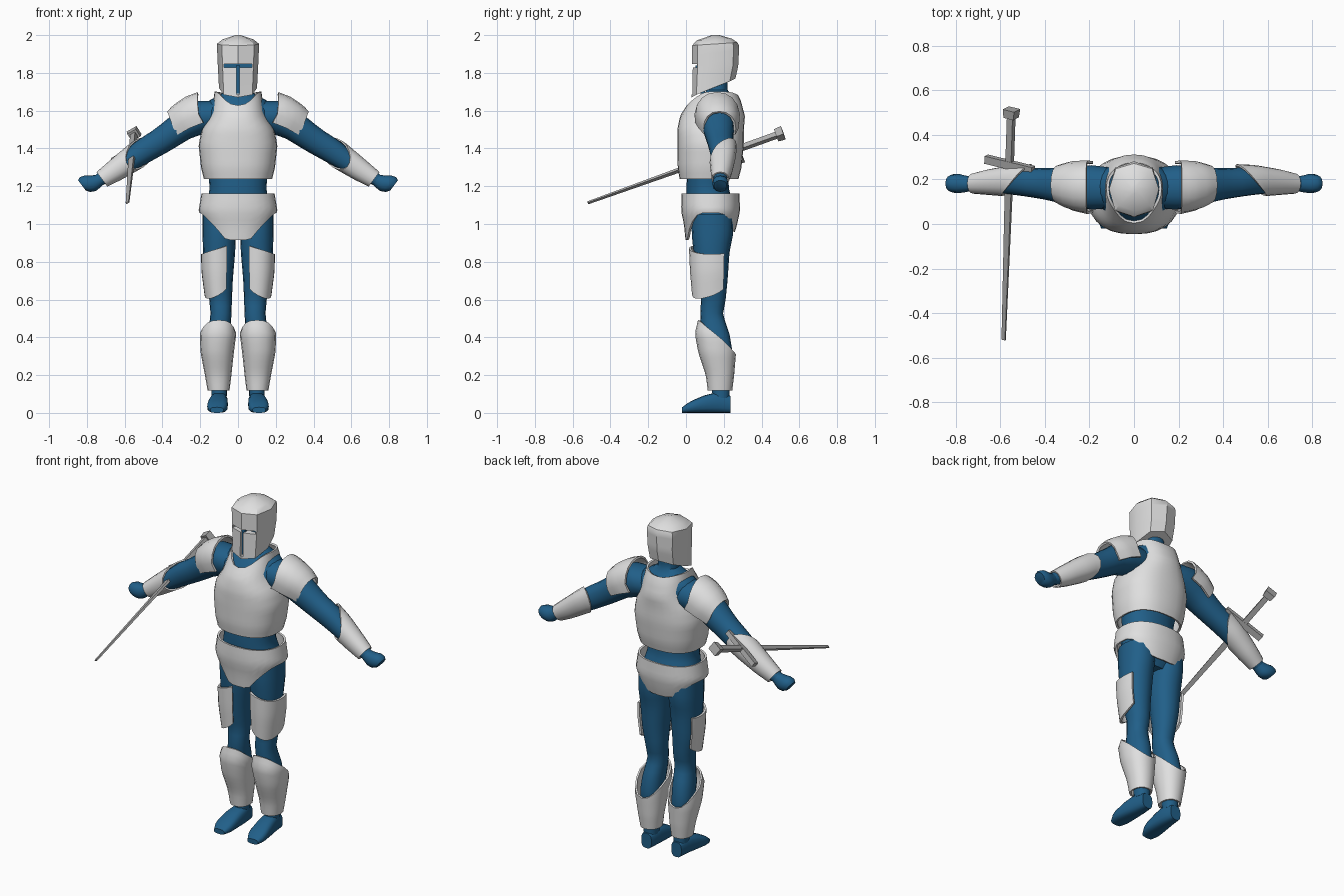
import bpy, bmesh
from math import sin, cos, pi, radians
from mathutils import Vector

if "Cube" in bpy.data.objects:
    bpy.data.objects.remove(bpy.data.objects["Cube"])


def material(name, rgb):
    m = bpy.data.materials.new(name)
    m.diffuse_color = (*rgb, 1)
    m.use_nodes = True
    m.node_tree.nodes["Principled BSDF"].inputs["Base Color"].default_value = m.diffuse_color
    return m


BLUE = material("blue cloth", (0.015, 0.115, 0.25))
WHITE = material("pale armour", (0.74, 0.74, 0.74))
GREY = material("steel grey", (0.42, 0.42, 0.42))


def finish(ob, angle=40):
    """Apply modifiers, fix normals, smooth with sharp edges."""
    bpy.ops.object.select_all(action='DESELECT')
    bpy.context.view_layer.objects.active = ob
    ob.select_set(True)
    for m in list(ob.modifiers):
        bpy.ops.object.modifier_apply(modifier=m.name)
    bm = bmesh.new()
    bm.from_mesh(ob.data)
    bmesh.ops.recalc_face_normals(bm, faces=bm.faces)
    bm.to_mesh(ob.data)
    bm.free()
    bpy.ops.object.shade_smooth_by_angle(angle=radians(angle))


def add_object(name, bm, mat):
    bmesh.ops.recalc_face_normals(bm, faces=bm.faces)
    me = bpy.data.meshes.new(name)
    bm.to_mesh(me)
    bm.free()
    me.materials.append(mat)
    ob = bpy.data.objects.new(name, me)
    bpy.context.collection.objects.link(ob)
    return ob


def sample(st, s):
    """Interpolated cross-section (c1, c2, r1, r2) at position s."""
    s = min(max(s, st[0][0]), st[-1][0])
    for p, q in zip(st, st[1:]):
        if s <= q[0]:
            f = (s - p[0]) / (q[0] - p[0])
            return [a + (b - a) * f for a, b in zip(p[1:], q[1:])]


def loft(name, mat, st, axis='z', n=16, rows=10, power=2.2, arc=None,
         start=None, end=None, shell=0, mirror=False, smooth=True):
    """Skin through cross-sections; start/end give the edge position by angle."""
    closed = arc is None
    a0, a1 = arc or (-90, 270)
    cols = n if closed else n + 1
    bm = bmesh.new()
    grid = []
    for j in range(rows + 1):
        row = []
        for i in range(cols):
            a = radians(a0 + (a1 - a0) * i / n)
            lo = start(a) if start else st[0][0]
            hi = end(a) if end else st[-1][0]
            s = lo + (hi - lo) * j / rows
            c1, c2, r1, r2 = sample(st, s)
            p, q = cos(a), sin(a)
            p = r1 * abs(p) ** (2 / power) * (1 if p > 0 else -1)
            q = r2 * abs(q) ** (2 / power) * (1 if q > 0 else -1)
            co = {'z': (c1 + p, c2 + q, s),
                  'y': (c1 + p, s, c2 + q),
                  'x': (s + 0.6 * q, c1 + p, c2 + 0.8 * q)}[axis]
            row.append(bm.verts.new(co))
        grid.append(row)
    for r0, r1 in zip(grid, grid[1:]):
        for i in range(n):
            k = (i + 1) % cols
            bm.faces.new((r0[i], r0[k], r1[k], r1[i]))
    if not shell:
        bm.faces.new(grid[0])
        bm.faces.new(grid[-1])
    ob = add_object(name, bm, mat)
    if shell:
        sol = ob.modifiers.new("thickness", 'SOLIDIFY')
        sol.thickness, sol.offset = shell, 0
    if smooth:
        finish(ob)
    if mirror:
        ob.modifiers.new("mirror", 'MIRROR').use_clip = False
    return ob


def bar(name, mat, a, b, u, v, wa, wb):
    """Four-sided bar from a to b; wa and wb are half sizes along u and v."""
    bm = bmesh.new()
    ends = [[bm.verts.new(c + u * w[0] * i + v * w[1] * j)
             for i, j in ((-1, -1), (1, -1), (1, 1), (-1, 1))]
            for c, w in ((a, wa), (b, wb))]
    for i in range(4):
        k = (i + 1) % 4
        bm.faces.new((ends[0][i], ends[0][k], ends[1][k], ends[1][i]))
    bm.faces.new(ends[0])
    bm.faces.new(ends[1])
    return add_object(name, bm, mat)


def box(name, mat, hx, y0, y1, z0, z1):
    zc = (z0 + z1) / 2
    w = (hx, (z1 - z0) / 2)
    return bar(name, mat, Vector((0, y0, zc)), Vector((0, y1, zc)),
               Vector((1, 0, 0)), Vector((0, 0, 1)), w, w)


# Body in blue cloth
loft("torso", BLUE, [
    (0.94, 0, .14, .10, .07), (1.02, 0, .14, .175, .11), (1.10, 0, .13, .17, .125),
    (1.18, 0, .115, .15, .112), (1.26, 0, .115, .155, .11), (1.40, 0, .13, .18, .14),
    (1.52, 0, .14, .165, .145), (1.60, 0, .155, .18, .125), (1.65, 0, .165, .16, .10),
    (1.68, 0, .165, .10, .075), (1.71, 0, .165, .06, .055), (1.82, 0, .165, .055, .055)],
    n=24, rows=32)
loft("leg", BLUE, [
    (.08, .10, .185, .040, .045), (.20, .10, .185, .045, .05), (.33, .105, .175, .06, .07),
    (.42, .10, .155, .06, .075), (.52, .09, .135, .055, .06), (.60, .092, .145, .06, .065),
    (.70, .10, .14, .072, .08), (.85, .10, .135, .085, .095), (.95, .10, .14, .088, .11),
    (1.05, .10, .14, .088, .11)], rows=26, mirror=True)
loft("foot", BLUE, [
    (-.02, .112, .015, .035, .015), (.02, .11, .03, .055, .03), (.10, .105, .047, .052, .047),
    (.17, .10, .055, .045, .055), (.235, .10, .045, .034, .045)],
    axis='y', power=2.8, rows=9, mirror=True)
loft("arm", BLUE, [
    (.08, .16, 1.58, .09, .09), (.20, .165, 1.572, .10, .10), (.30, .17, 1.515, .085, .078),
    (.40, .18, 1.445, .07, .07), (.50, .19, 1.385, .064, .066), (.60, .19, 1.315, .052, .052),
    (.74, .18, 1.23, .032, .032)], axis='x', rows=18, mirror=True)
loft("hand", BLUE, [
    (.72, .18, 1.24, .03, .028), (.76, .18, 1.222, .038, .042), (.785, .182, 1.215, .043, .052),
    (.81, .182, 1.208, .042, .048), (.826, .182, 1.204, .034, .034)],
    axis='x', n=12, rows=7, mirror=True)

# Breastplate with dipped neckline
loft("breastplate", WHITE, [
    (1.24, 0, .122, .175, .15), (1.30, 0, .125, .19, .163), (1.42, 0, .13, .203, .17),
    (1.50, 0, .13, .185, .17), (1.57, 0, .14, .142, .166), (1.65, 0, .155, .125, .13),
    (1.70, 0, .16, .118, .10)], n=28, rows=16, power=2.4, shell=.012,
    end=lambda a: 1.70 - (.075 if sin(a) < 0 else .02) * sin(a) ** 4)


# Hip guard, hanging to a blunt point front and back
def hip_edge(a):
    k = min(max((.95 - abs(cos(a))) / .55, 0), 1)
    return 1.06 - (.145 if sin(a) < 0 else .10) * k


loft("hip_guard", WHITE, [
    (.90, 0, .12, .13, .115), (1.00, 0, .13, .175, .135), (1.07, 0, .13, .203, .15),
    (1.16, 0, .13, .188, .147)], n=28, rows=7, power=2.3, shell=.012, start=hip_edge)

# Limb armour
loft("shoulder_plate", WHITE, [
    (.14, .165, 1.602, .11, .115), (.20, .165, 1.568, .115, .125),
    (.27, .172, 1.537, .105, .112), (.345, .18, 1.49, .075, .09)],
    axis='x', n=10, rows=6, arc=(-15, 195), shell=.012, mirror=True,
    start=lambda a: .205 - .062 * max(sin(a), 0), end=lambda a: .335 - .025 * max(sin(a), 0))
loft("forearm_guard", WHITE, [
    (.45, .19, 1.42, .075, .072), (.54, .193, 1.36, .068, .068), (.65, .188, 1.283, .054, .055),
    (.72, .182, 1.237, .042, .044)], axis='x', rows=8, shell=.008, mirror=True,
    start=lambda a: .525 - .065 * cos(a) - .02 * sin(a))
loft("thigh_plate", WHITE, [
    (.60, .10, .14, .068, .10), (.75, .104, .137, .084, .11), (.89, .104, .137, .086, .116)],
    n=10, rows=6, arc=(-118, 32), shell=.012, mirror=True,
    start=lambda a: .605 + .05 * abs((a + .75) / 1.3) ** 2,
    end=lambda a: .87 - .03 * cos(a))
loft("shin_guard", WHITE, [
    (.12, .103, .18, .053, .06), (.20, .105, .18, .065, .07), (.32, .11, .165, .083, .095),
    (.42, .106, .152, .092, .10), (.49, .10, .138, .07, .07)],
    rows=12, shell=.010, mirror=True,
    end=lambda a: .49 - .18 * max((1 + sin(a)) / 2, 0) ** 1.4)

# Faceted helmet with a cut T-shaped visor slit and blue backing
helmet = loft("helmet", WHITE, [
    (1.67, 0, .135, .098, .105), (1.84, 0, .155, .107, .122), (1.955, 0, .157, .112, .125),
    (1.985, 0, .157, .072, .08), (2.0, 0, .157, .015, .02)], n=8, rows=12, power=2.6,
    start=lambda a: 1.67 + .05 * (1 + sin(a)), smooth=False)
for name, hx, y1, z0, z1 in (("visor_slit_cutter", .009, .055, 1.685, 1.835),
                             ("eye_slit_cutter", .075, .085, 1.828, 1.846)):
    cutter = box(name, WHITE, hx, -.05, y1, z0, z1)
    cutter.hide_render = True
    cutter.hide_set(True)
    cut = helmet.modifiers.new(name, 'BOOLEAN')
    cut.object, cut.operation, cut.solver = cutter, 'DIFFERENCE', 'EXACT'
finish(helmet, 35)
box("visor_slit_backing", BLUE, .011, .05, .10, 1.69, 1.84)
box("eye_slit_backing", BLUE, .078, .08, .12, 1.822, 1.85)

# Sword behind the right forearm
tip, pommel = Vector((-.585, -.52, 1.112)), Vector((-.55, .515, 1.483))
d = (pommel - tip).normalized()
u = Vector((.22, -.075, .12))
u = (u - d * u.dot(d)).normalized()
v = d.cross(u)
guard = tip + d * .835
bar("blade", GREY, tip, guard, u, v, (.009, .004), (.018, .008))
bar("grip", GREY, guard, pommel, u, v, (.015, .013), (.015, .013))
bar("crossguard", GREY, guard - u * .125, guard + u * .125, d, v, (.018, .014), (.018, .014))
bar("pommel", GREY, pommel - d * .04, pommel, u, v, (.026, .024), (.030, .026))
